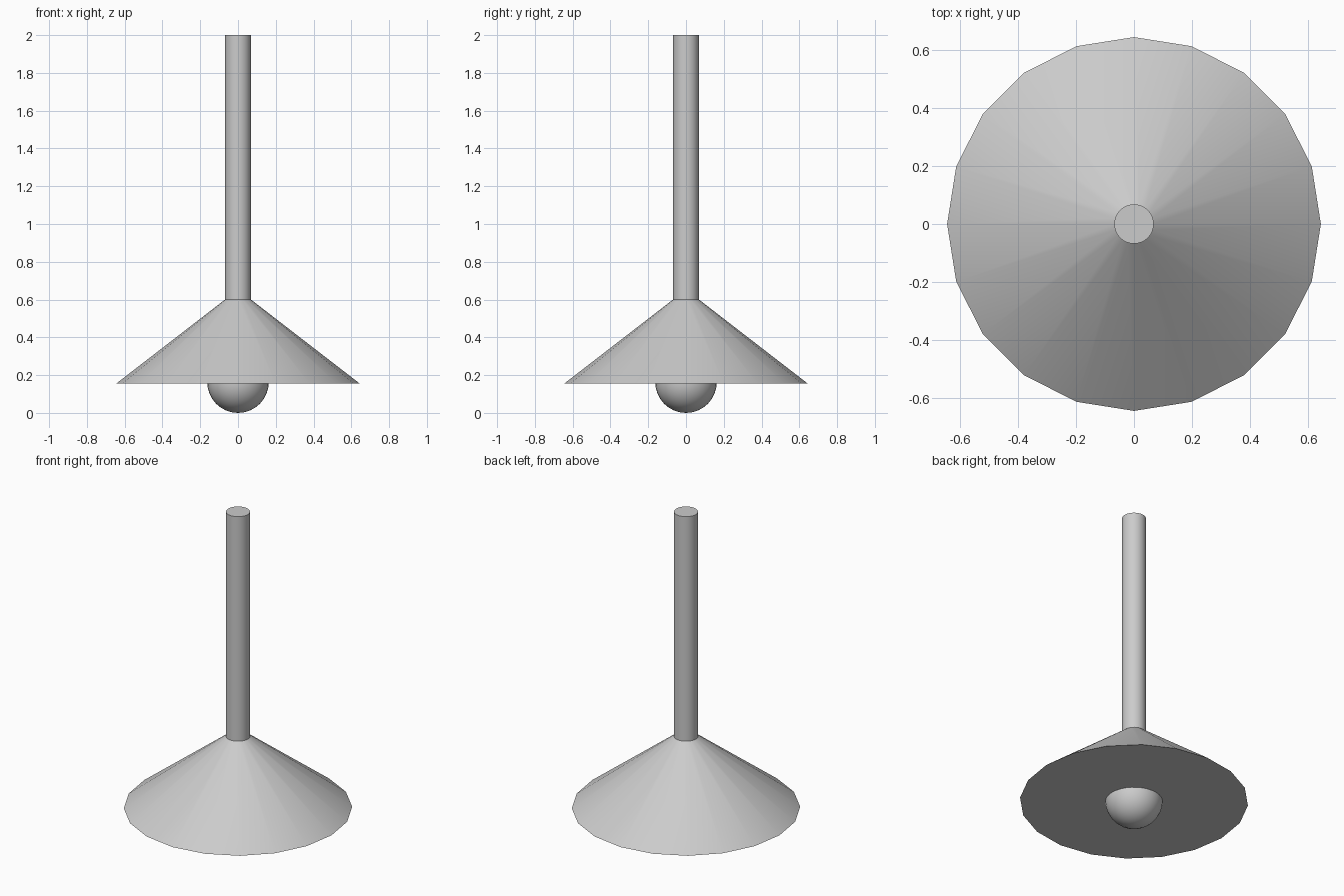
import bpy
import math

if "Cube" in bpy.data.objects:
    bpy.data.objects.remove(bpy.data.objects["Cube"])


def finish(name):
    obj = bpy.context.object
    obj.name = name
    bpy.ops.object.shade_smooth_by_angle(angle=math.radians(30))
    return obj


def turned(name, sides, r_bottom, r_top, z0, z1):
    bpy.ops.mesh.primitive_cone_add(vertices=sides, radius1=r_bottom, radius2=r_top,
                                    depth=z1 - z0, location=(0, 0, (z0 + z1) / 2))
    return finish(name)


# Hanging rod, running down to the neck of the shade
turned("rod", 32, 0.068, 0.068, 0.58, 2.0)

# Wide conical shade with a closed underside
turned("shade", 20, 0.645, 0.066, 0.155, 0.602)

# Round bulb peeking out below the shade
bpy.ops.mesh.primitive_uv_sphere_add(segments=32, ring_count=16, radius=0.163,
                                     location=(0, 0, 0.163))
finish("bulb")
